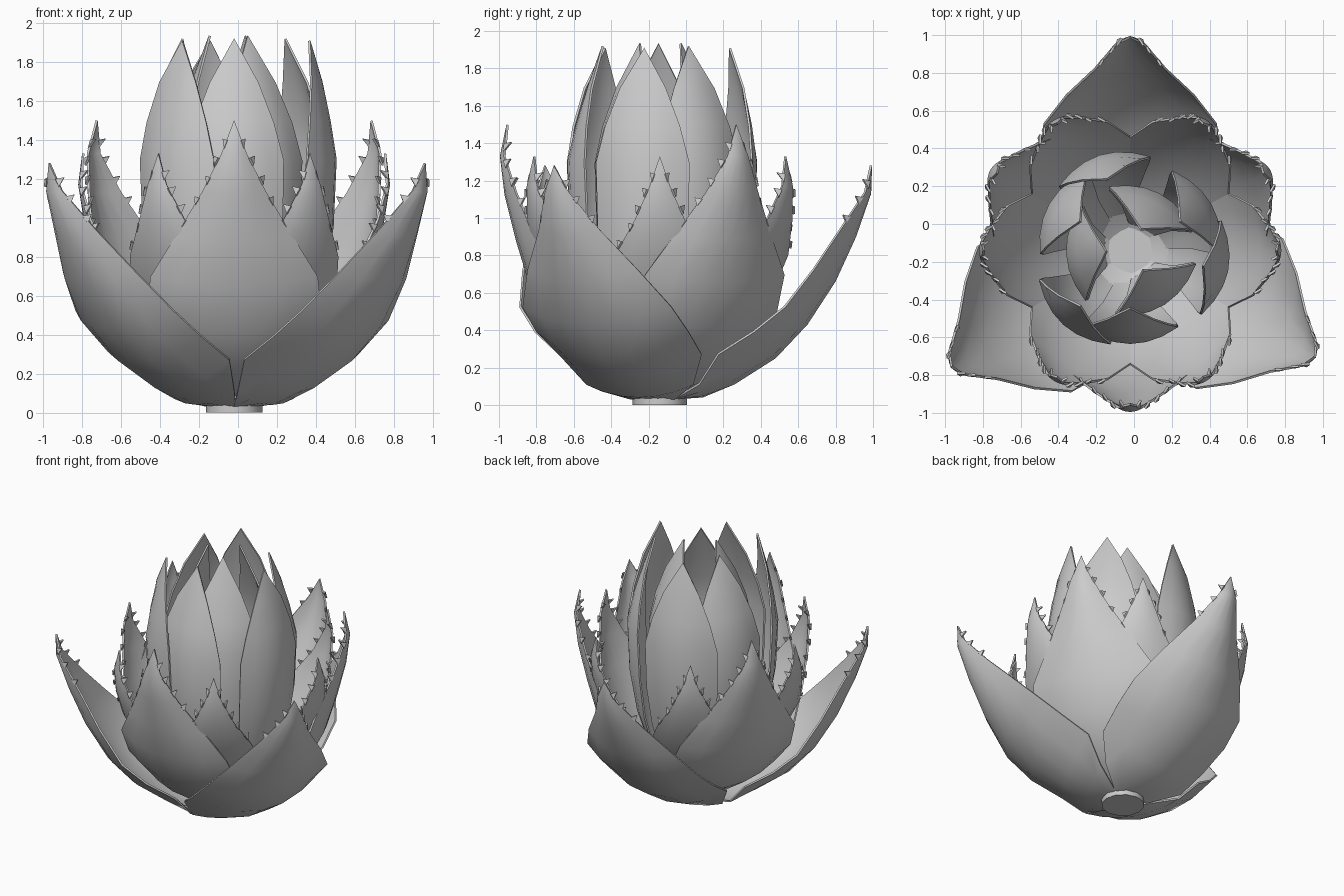
import bpy, bmesh, math
from mathutils import Vector

if "Cube" in bpy.data.objects:
    bpy.data.objects.remove(bpy.data.objects["Cube"])

CENTRE = Vector((-0.02, -0.14, 0.0))
COLS = 6


def petal_ring(name, rows, angles, thorn_start=None, thick=0.012):
    """Rows are (radius, height, half width, cup depth) along the petal's midrib."""
    bm = bmesh.new()
    n = len(rows)
    grid, edges = [], {-1: [], 1: []}
    for i, (r, z, w, cup) in enumerate(rows):
        a, b = rows[max(i - 1, 0)], rows[min(i + 1, n - 1)]
        t = Vector((b[0] - a[0], 0, b[1] - a[1])).normalized()
        inward = Vector((-t.z, 0, t.x))
        line = []
        for j in range(COLS + 1):
            v = 2 * j / COLS - 1
            p = Vector((r, w * v, z)) + inward * cup * v * v
            line.append(bm.verts.new(p))
        edges[-1].append(line[0].co.copy())
        edges[1].append(line[-1].co.copy())
        grid.append(line)
    for i in range(n - 1):
        for j in range(COLS):
            bm.faces.new((grid[i][j], grid[i + 1][j], grid[i + 1][j + 1], grid[i][j + 1]))
    bmesh.ops.remove_doubles(bm, verts=bm.verts[:], dist=0.001)
    # small thorns along the upper margins, curling inward
    if thorn_start is not None:
        for side in (-1, 1):
            for i in range(thorn_start, n - 1):
                p, q = edges[side][i], edges[side][i + 1]
                d = (q - p).normalized()
                out = Vector((-0.85, side * 0.5, 0.3)).normalized()
                for f in (0.3, 0.8):
                    if i == n - 2 and f > 0.5:
                        continue
                    c = p.lerp(q, f)
                    inset = out * -0.006
                    tri = [c - d * 0.025 + inset, c + d * 0.02 + inset,
                           c + out * 0.04 + d * 0.015]
                    vs = [bm.verts.new(k) for k in tri]
                    bm.faces.new(vs if side < 0 else vs[::-1])
    bmesh.ops.recalc_face_normals(bm, faces=bm.faces[:])
    bmesh.ops.solidify(bm, geom=bm.faces[:], thickness=thick)
    bmesh.ops.recalc_face_normals(bm, faces=bm.faces[:])
    me = bpy.data.meshes.new(name)
    bm.to_mesh(me)
    bm.free()
    for k, ang in enumerate(angles):
        ob = bpy.data.objects.new(f"{name}_{k + 1}", me)
        ob.location = CENTRE
        ob.rotation_euler.z = math.radians(ang)
        bpy.context.collection.objects.link(ob)
        if k == 0:
            bpy.ops.object.select_all(action='DESELECT')
            ob.select_set(True)
            bpy.context.view_layer.objects.active = ob
            bpy.ops.object.shade_smooth_by_angle(angle=math.radians(35))


# short stem
bpy.ops.mesh.primitive_cylinder_add(vertices=12, radius=0.145, depth=0.12,
                                    location=CENTRE + Vector((0, 0, 0.06)))
bpy.context.object.name = "stem"
bpy.ops.object.shade_smooth_by_angle(angle=math.radians(35))

# three broad outer petals
petal_ring("outer_petal", [
    (.08, .03, .14, 0), (.23, .04, .33, .07), (.40, .11, .44, .18),
    (.62, .25, .47, .18), (.79, .43, .46, .15), (.94, .66, .34, .13),
    (1.05, .90, .19, .09), (1.13, 1.13, .075, .03), (1.135, 1.28, 0, 0)],
    (90, 213, 330), thorn_start=6)

# three tall petals between them
petal_ring("second_petal", [
    (.06, .06, .10, 0), (.20, .10, .25, .06), (.42, .24, .40, .12),
    (.58, .42, .45, .13), (.70, .65, .43, .12), (.77, .88, .30, .10),
    (.83, 1.12, .165, .06), (.855, 1.33, .065, .02), (.82, 1.5, 0, 0)],
    (-90, 30, 150), thorn_start=5)

# six narrower petals
petal_ring("third_petal", [
    (.06, .08, .08, 0), (.20, .15, .18, .03), (.40, .32, .27, .06),
    (.57, .55, .31, .07), (.70, .78, .24, .05), (.77, .98, .135, .03),
    (.80, 1.17, .055, .01), (.78, 1.33, 0, 0)],
    range(0, 360, 60), thorn_start=4)


# upright bud petals in three layers
def bud(name, base, belly, tip, top, angles):
    shape = [(0, .08, .06, 0), (.5, .30, .15, .03), (.82, .65, .22, .07),
             (.96, .95, .25, .09), (1, 1.3, .255, .09)]
    rows = [(base + (belly - base) * f, z, w, c) for f, z, w, c in shape]
    for f, z, w, c in ((.25, 1.5, .205, .055), (.58, 1.7, .125, .02), (1, top, 0, 0)):
        rows.append((belly + (tip - belly) * f, z, w, c))
    petal_ring(name, rows, angles)


bud("bud_outer_petal", .14, .53, .40, 1.91, (-132, -12, 108))
bud("bud_middle_petal", .13, .495, .31, 1.92, (-90, 30, 150))
bud("bud_inner_petal", .12, .34, .13, 1.935, (-57, 63, 183))
